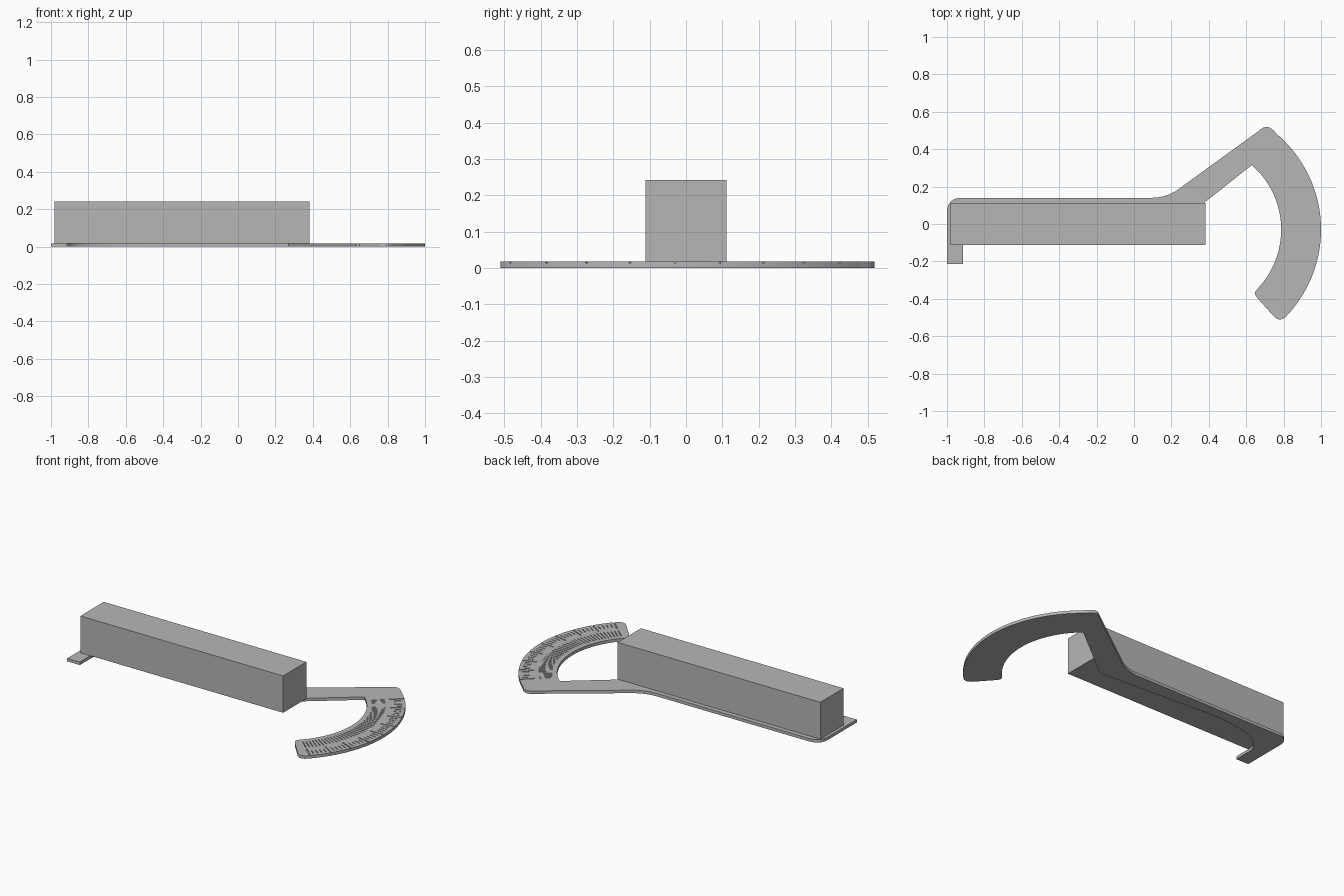
import bpy, bmesh, math
from mathutils import Matrix, Vector

if "Cube" in bpy.data.objects:
    bpy.data.objects.remove(bpy.data.objects["Cube"])

THICK = 0.018             # plate thickness
CX, CY = 0.33, -0.03      # centre of the curved scale
R_IN, R_OUT = 0.457, 0.67

grey = bpy.data.materials.new("plain_grey")
grey.diffuse_color = (0.47, 0.47, 0.47, 1)
grey.use_nodes = True
grey.node_tree.nodes["Principled BSDF"].inputs["Base Color"].default_value = grey.diffuse_color


def make_object(name, bm):
    bmesh.ops.recalc_face_normals(bm, faces=bm.faces)
    mesh = bpy.data.meshes.new(name)
    bm.to_mesh(mesh)
    bm.free()
    mesh.materials.append(grey)
    obj = bpy.data.objects.new(name, mesh)
    bpy.context.collection.objects.link(obj)
    return obj


def polar(r, deg):
    a = math.radians(deg)
    return (CX + r * math.cos(a), CY + r * math.sin(a))


def arc(r, start, end, n):
    return [polar(r, start + (end - start) * i / n) for i in range(n + 1)]


def corner(p0, c, p1, n=8):
    """Rounded corner from p0 to p1, pulled toward c."""
    out = []
    for i in range(n + 1):
        t = i / n
        out.append(tuple((1 - t) ** 2 * a + 2 * t * (1 - t) * b + t * t * d
                         for a, b, d in zip(p0, c, p1)))
    return out


def add_box(bm, size, matrix):
    bmesh.ops.create_cube(bm, size=1, matrix=matrix @ Matrix.Diagonal((*size, 1)))


# Plate outline: foot tab, strip under the bar, arm and curved scale
outline = [(-1, -0.213), (-0.915, -0.213)]
outline += corner((-0.915, -0.09), (-0.88, 0.075), (-0.50, 0.075), 14)
outline += [(0.27, 0.03)]
outline += arc(R_IN, 49, -44, 40)
outline += corner(polar(R_IN + 0.003, -45.5), polar(R_IN, -48), polar(0.50, -48))
outline += corner(polar(0.62, -48), polar(R_OUT, -48), polar(R_OUT, -44))
outline += arc(R_OUT, -43, 49, 48)
outline += corner(polar(R_OUT, 50), (0.715, 0.545), (0.67, 0.50))
outline += corner((0.25, 0.195), (0.18, 0.14), (0.09, 0.14), 10)
outline += corner((-0.92, 0.14), (-1, 0.14), (-1, 0.06))

bm = bmesh.new()
base = bm.faces.new([bm.verts.new((x, y, 0)) for x, y in outline])
ext = bmesh.ops.extrude_face_region(bm, geom=[base])
bmesh.ops.translate(bm, vec=(0, 0, THICK),
                    verts=[v for v in ext["geom"] if isinstance(v, bmesh.types.BMVert)])
plate = make_object("curved_scale_plate", bm)

# Engraved scale marks: long ones reach the rim, short ones fill between
bm = bmesh.new()


def mark(deg, r0, r1, width):
    x, y = polar((r0 + r1) / 2, deg)
    turn = Matrix.Rotation(math.radians(deg), 4, 'Z')
    add_box(bm, (r1 - r0, width, 0.012),
            Matrix.Translation((x, y, THICK + 0.002)) @ turn)


STEP = 10.65
for i in range(-4, 5):
    mark(i * STEP, 0.585, R_OUT + 0.02, 0.006)
    if i < 4:
        for k in (1, 2, 3, 4):
            mark((i + k / 5) * STEP, 0.61, 0.65, 0.004)
for i in range(-20, 21):
    mark(i * STEP / 5, 0.485, 0.56, 0.004)
cutter = make_object("mark_cutter", bm)
cutter.hide_render = True

cut = plate.modifiers.new("engrave", 'BOOLEAN')
cut.operation = 'DIFFERENCE'
cut.solver = 'EXACT'
cut.object = cutter
bpy.context.view_layer.objects.active = plate
plate.select_set(True)
bpy.ops.object.modifier_apply(modifier=cut.name)
bpy.data.objects.remove(cutter)
bpy.ops.object.shade_smooth_by_angle(angle=math.radians(25))

# Long square bar resting on the plate
bm = bmesh.new()
add_box(bm, (1.364, 0.224, 0.224), Matrix.Translation((-0.30, 0, THICK + 0.112)))
make_object("square_bar", bm)
